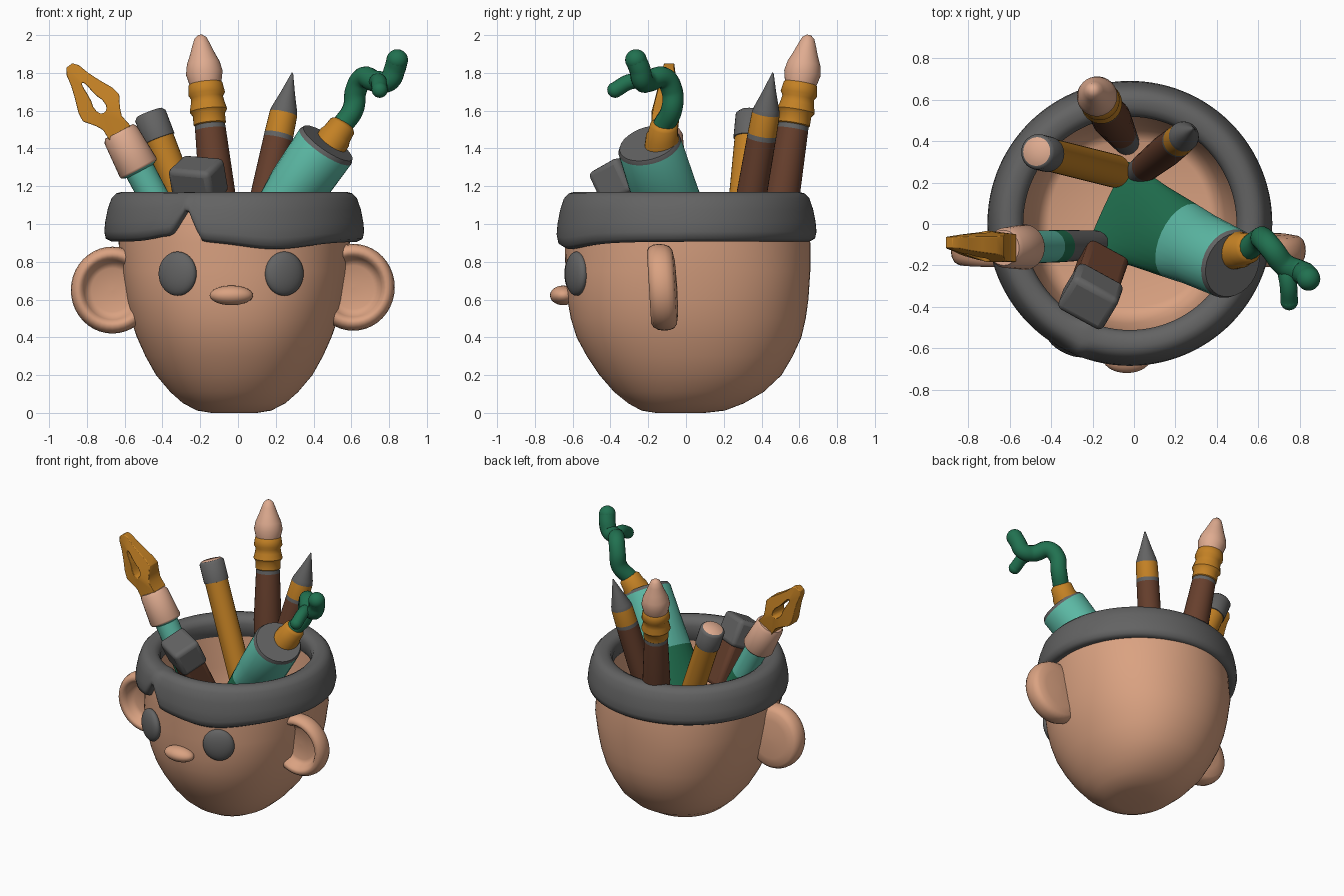
import bpy, bmesh, math
from mathutils import Vector, Matrix

if "Cube" in bpy.data.objects:
    bpy.data.objects.remove(bpy.data.objects["Cube"])

def material(name, rgb):
    m = bpy.data.materials.new(name)
    m.diffuse_color = (*rgb, 1)
    m.use_nodes = True
    m.node_tree.nodes["Principled BSDF"].inputs["Base Color"].default_value = m.diffuse_color
    return m

MATS = [material(n, c) for n, c in [
    ("skin", (0.70, 0.36, 0.22)), ("grey", (0.125, 0.125, 0.125)),
    ("gold", (0.55, 0.22, 0.018)), ("brown", (0.135, 0.05, 0.026)),
    ("teal", (0.105, 0.48, 0.37)), ("dark_green", (0.015, 0.165, 0.08)),
    ("pale_skin", (0.74, 0.41, 0.28))]]
SKIN, GREY, GOLD, BROWN, TEAL, GREEN, PALE = range(7)

def activate(ob):
    bpy.ops.object.select_all(action='DESELECT')
    ob.select_set(True)
    bpy.context.view_layer.objects.active = ob

def finish(bm, name, mat=None, angle=45):
    bmesh.ops.recalc_face_normals(bm, faces=bm.faces)
    me = bpy.data.meshes.new(name)
    bm.to_mesh(me)
    bm.free()
    ob = bpy.data.objects.new(name, me)
    bpy.context.collection.objects.link(ob)
    for m in (MATS if mat is None else [MATS[mat]]):
        me.materials.append(m)
    activate(ob)
    bpy.ops.object.shade_smooth_by_angle(angle=math.radians(angle))
    return ob

def soften(ob, width, segments=3):
    b = ob.modifiers.new("soft_edges", 'BEVEL')
    b.width, b.segments = width, segments

def loft(bm, rings, mats, wrap=False):
    vs = [[bm.verts.new(p) for p in r] for r in rings]
    for (r0, r1), m in zip(zip(vs, vs[1:] + ([vs[0]] if wrap else [])), mats):
        n = len(r0)
        for i in range(n):
            bm.faces.new((r0[i], r0[(i+1) % n], r1[(i+1) % n], r1[i])).material_index = m
    if not wrap:
        bm.faces.new(vs[0]).material_index = mats[0]
        bm.faces.new(vs[-1]).material_index = mats[-1]

def rod(name, a, b, stations, n=28):
    """Straight tool on the axis a-b; stations are (height z, radius u, radius v, colour above)."""
    a, b = Vector(a), Vector(b)
    d = (b - a).normalized()
    u = d.cross(Vector((0, 0, 1))).normalized()
    v = d.cross(u)
    rings = []
    for z, ru, rv, _ in stations:
        c = a + (b - a) * ((z - a.z) / (b.z - a.z))
        rings.append([c + u*ru*math.cos(2*math.pi*i/n) + v*rv*math.sin(2*math.pi*i/n) for i in range(n)])
    bm = bmesh.new()
    loft(bm, rings, [s[3] for s in stations])
    return finish(bm, name)

def round_rod(name, a, b, st):
    return rod(name, a, b, [(z, r, r, m) for z, r, m in st])

def ball(name, loc, size, mat, rot=Matrix()):
    bm = bmesh.new()
    bmesh.ops.create_uvsphere(bm, u_segments=28, v_segments=18, radius=1)
    bm.transform(Matrix.Translation(loc) @ rot @ Matrix.Diagonal((*size, 1)))
    return finish(bm, name, mat)

# Head: hollow cup, outer wall then inner wall and raised floor
prof = [(0, .12, .13, -.03), (.012, .195, .22, -.015), (.05, .27, .305, 0), (.11, .338, .395, .015),
        (.2, .414, .482, .024), (.3, .47, .545, .02), (.4, .515, .595, .016), (.5, .55, .622, .012),
        (.6, .573, .638, .01), (.75, .598, .648, .01), (.9, .612, .65, .008), (1.02, .615, .645, 0),
        (1.1, .61, .62, 0), (1.12, .55, .55, 0), (1.0, .53, .54, 0), (.8, .50, .52, 0),
        (.6, .46, .48, 0), (.52, .43, .44, 0), (.5, .39, .4, 0), (.5, .1, .1, 0)]
N = 96
bm = bmesh.new()
rings = []
for z, rx, ry, cy in prof:
    ring = []
    for i in range(N):
        c, s = math.cos(2*math.pi*i/N), math.sin(2*math.pi*i/N)
        full = 1 + .03 * math.sin(4*math.pi*i/N)**2 * (z < .8)   # slightly squarer low down
        ring.append((-.02 + rx*c*full, cy + ry*s*full, z))
    rings.append(ring)
loft(bm, rings, [SKIN] * len(prof))
finish(bm, "head_cup")

# Hair band: rounded ring whose lower edge forms a parted fringe
def lower_edge(x, y):
    z = .907
    if y < 0:
        z -= .04 * math.exp(-((x - .2) / .25) ** 2)
        z += .03 * math.exp(-((x + .36) / .12) ** 2)
        z += .165 * max(0, 1 - abs(x + .265) / (.1 if x < -.265 else .075)) ** 1.3
    return z
sect = [(.60, .05), (.65, 0), (.68, .06), (.688, .2), (.683, .4), (.67, .65), (.65, .87), (.625, .97),
        (.595, 1), (.56, .985), (.53, .93), (.515, .8), (.52, .5)]
N = 192
bm = bmesh.new()
rings = []
for r, f in sect:
    ring = []
    for i in range(N):
        t = 2 * math.pi * i / N
        c, s = math.cos(t), math.sin(t)
        zb = lower_edge(-.02 + .67*c, .67*s)
        ring.append((-.02 + r*c, .003 + r*s, zb + (1.17 - zb) * f))
    rings.append(ring)
loft(bm, rings, [0] * len(sect), wrap=True)
finish(bm, "hair_band", GREY, 60)

# Ears: domed at the back, thick rim around a hollow in front
ear_prof = [(.02, -.125), (.5, -.122), (.62, -.135), (.68, -.165), (.75, -.19), (.83, -.196), (.92, -.185),
            (.98, -.16), (1, -.13), (.985, -.1), (.94, -.075), (.85, -.06), (.6, -.05), (.02, -.046)]
for side, cx, cz in (("left", -.665, .65), ("right", .61, .665)):
    bm = bmesh.new()
    loft(bm, [[(cx + .22*k*math.cos(t), y - .014*k*math.sin(t), cz + .23*k*math.sin(t))
               for t in [2*math.pi*i/40 for i in range(40)]] for k, y in ear_prof], [0] * len(ear_prof))
    finish(bm, side + "_ear", SKIN, 70)

# Eyes and nose
for side, x in (("left", -.32), ("right", .245)):
    turn = Matrix.Rotation(math.atan2(x + .02, .6), 4, 'Z')
    ball(side + "_eye", (x, -.58, .737), (.11, .046, .117), GREY, turn)
ball("nose", (-.035, -.65, .622), (.115, .07, .052), SKIN)

# Large brush
round_rod("large_brush", (-.11, .51, 1.17), (-.2, .65, 2.0), [
    (.45, .06, GREY), (.75, .075, BROWN), (1.17, .095, BROWN), (1.5, .082, GREY), (1.525, .08, GOLD),
    (1.53, .086, GOLD), (1.58, .086, GOLD), (1.6, .1, GOLD), (1.64, .09, GOLD), (1.67, .085, GOLD),
    (1.69, .098, GOLD), (1.74, .09, GOLD), (1.745, .085, PALE), (1.8, .098, PALE), (1.85, .088, PALE),
    (1.9, .066, PALE), (1.95, .047, PALE), (1.985, .032, PALE), (2.0, .012, PALE)])

# Small pointed brush
round_rod("pointed_brush", (.15, .35, 1.17), (.288, .46, 1.8), [
    (.5, .06, GREY), (.75, .07, BROWN), (1.17, .08, BROWN), (1.45, .077, GREY), (1.475, .077, GOLD),
    (1.585, .074, GREY), (1.61, .068, GREY), (1.7, .036, GREY), (1.8, .004, GREY)])

# Pencil with a cap
round_rod("pencil", (-.31, .31, 1.17), (-.47, .35, 1.59), [
    (.6, .08, GOLD), (1.2, .08, GOLD), (1.45, .08, GREY), (1.451, .086, GREY), (1.575, .086, GREY),
    (1.59, .07, PALE), (1.592, .004, PALE)])

# Fountain pen barrel and grip
round_rod("pen_barrel", (-.465, -.11, 1.18), (-.63, -.115, 1.49), [
    (.65, .07, GREY), (.97, .078, GREEN), (1.06, .078, TEAL), (1.28, .08, TEAL), (1.29, .105, PALE),
    (1.3, .11, PALE), (1.47, .098, PALE), (1.49, .085, PALE)])

# Pen nib: slotted plate, thinner toward the tip
outer = [(-.02, .068), (.05, .062), (.09, .08), (.15, .12), (.2, .112), (.27, .082), (.34, .056), (.4, .042), (.43, .02)]
inner = [(.12, .008), (.13, .022), (.15, .03), (.18, .03), (.21, .02), (.25, .014), (.28, .012), (.3, .009), (.315, .004)]
def nib_loop(pts, sgn):
    loop = [(s, w) for s, w in pts] + [(s, -w) for s, w in reversed(pts)]
    o, ax, ac = Vector((-.635, -.115, 1.495)), Vector((-.6, .06, .8)), Vector((.8, 0, .6))
    return [o + ax*s + ac*w + Vector((0, sgn * (.08 - .15*max(0, s - .1) - .2*abs(w)), 0)) for s, w in loop]
bm = bmesh.new()
loft(bm, [nib_loop(outer, -1), nib_loop(outer, 1), nib_loop(inner, 1), nib_loop(inner, -1)], [0]*4, wrap=True)
soften(finish(bm, "pen_nib", GOLD), .015, 2)

# Paint tube: flat crimp at the bottom, round top with an offset gold neck
rod("paint_tube", (-.1, .07, .6), (.47, -.195, 1.42), [
    (.56, .24, .02, GREEN), (.66, .235, .025, GREEN), (.85, .21, .085, GREEN), (1.07, .192, .13, TEAL),
    (1.2, .18, .155, TEAL), (1.41, .172, .165, GREY), (1.428, .16, .155, GREY)])
round_rod("tube_neck", (.46, -.135, 1.38), (.56, -.115, 1.53), [
    (1.36, .088, GOLD), (1.46, .088, GOLD), (1.475, .08, GOLD), (1.52, .074, GOLD), (1.535, .055, GOLD)])

# Paint squeeze: forked wriggle
def squeeze(name, pts, r):
    cu = bpy.data.curves.new(name, 'CURVE')
    cu.dimensions = '3D'
    cu.bevel_depth, cu.bevel_resolution, cu.resolution_u = r, 5, 8
    sp = cu.splines.new('BEZIER')
    sp.bezier_points.add(len(pts) - 1)
    for bp, p in zip(sp.bezier_points, pts):
        bp.co = p
        bp.handle_left_type = bp.handle_right_type = 'AUTO'
    ob = bpy.data.objects.new(name, cu)
    bpy.context.collection.objects.link(ob)
    cu.materials.append(MATS[GREEN])
    activate(ob)
    bpy.ops.object.convert(target='MESH')
    bpy.ops.object.shade_smooth()
    ball(name + "_end", pts[-1], (r, r, r), GREEN)
squeeze("paint_squeeze", [(.55, -.12, 1.52), (.61, -.075, 1.61), (.625, -.075, 1.71), (.665, -.12, 1.775),
                          (.73, -.2, 1.755), (.8, -.23, 1.76), (.83, -.245, 1.82), (.843, -.265, 1.868)], .057)
squeeze("paint_branch", [(.73, -.21, 1.75), (.745, -.29, 1.755), (.75, -.375, 1.71)], .042)

# Eraser block in a sleeve, leaning over the front rim
axis = Vector((-.1, -.28, .6)).normalized()
side = axis.cross(Vector((0, 0, 1))).normalized()
turn = Matrix((side, axis.cross(side), axis)).transposed().to_4x4() @ Matrix.Rotation(math.radians(-10), 4, 'Z')
for name, off, size, mat in (("eraser_block", 0, (.25, .2, .2), GREY), ("eraser_sleeve", -.24, (.22, .17, .34), BROWN)):
    bm = bmesh.new()
    bmesh.ops.create_cube(bm, size=1)
    bm.transform(Matrix.Translation(Vector((-.21, -.35, 1.23)) + axis*off) @ turn @ Matrix.Diagonal((*size, 1)))
    soften(finish(bm, name, mat), .03)
